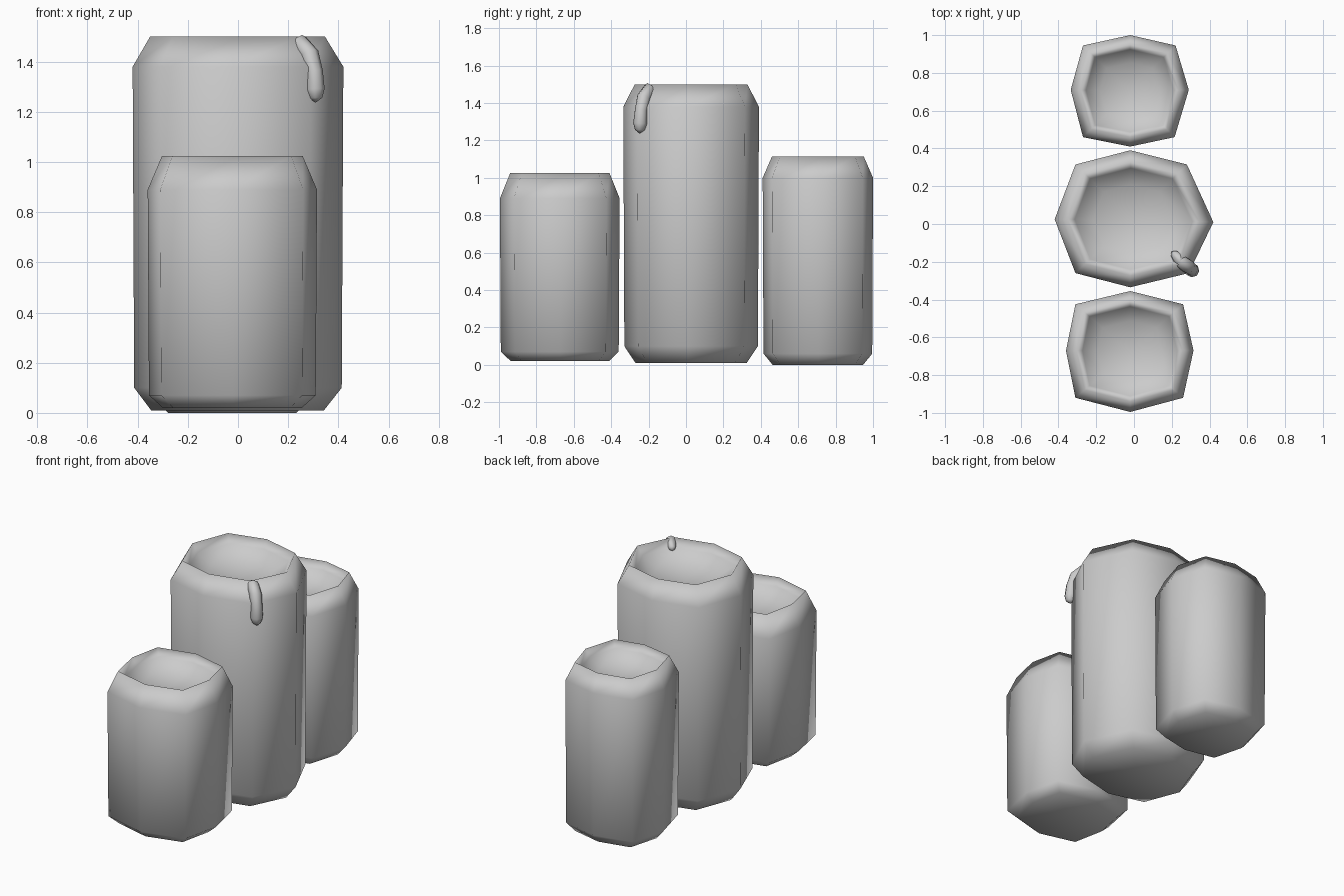
import bpy, bmesh
from mathutils import Vector

if "Cube" in bpy.data.objects:
    bpy.data.objects.remove(bpy.data.objects["Cube"])


def smooth_object(name, bm):
    bmesh.ops.recalc_face_normals(bm, faces=bm.faces)
    for f in bm.faces:
        f.smooth = True
    me = bpy.data.meshes.new(name)
    bm.to_mesh(me)
    bm.free()
    ob = bpy.data.objects.new(name, me)
    bpy.context.collection.objects.link(ob)
    return ob


def bridge(bm, a, b):
    n = len(a)
    for i in range(n):
        bm.faces.new((a[i], a[(i + 1) % n], b[(i + 1) % n], b[i]))


def fan(bm, ring, co):
    c = bm.verts.new(co)
    for i in range(len(ring)):
        bm.faces.new((ring[i], ring[(i + 1) % len(ring)], c))


def candle(name, outline, z0, z1, shoulder, foot, dish):
    """Eight-sided block, bevelled top and bottom, with a melted hollow."""
    bm = bmesh.new()
    c = sum((Vector(p) for p in outline), Vector((0, 0))) / 8
    levels = [(0.82, z0), (0.985, z0 + foot), (1.0, z1 - shoulder), (0.83, z1),
              (0.74, z1 - dish * 0.4), (0.5, z1 - dish * 0.85)]
    rings = []
    for s, z in levels:
        rings.append([bm.verts.new((*(c + (Vector(p) - c) * s), z)) for p in outline])
    for a, b in zip(rings, rings[1:]):
        bridge(bm, a, b)
    fan(bm, rings[0], (c.x, c.y, z0))
    fan(bm, rings[-1], (c.x, c.y, z1 - dish))
    return smooth_object(name, bm)


# Three candles in a row: front, tall middle, back
candle("front_candle",
       [(-.02, -.995), (.26, -.92), (.315, -.67), (.26, -.425),
        (-.02, -.355), (-.31, -.425), (-.36, -.67), (-.31, -.92)],
       0.02, 1.025, 0.135, 0.05, 0.12)
candle("middle_candle",
       [(-.02, -.335), (.29, -.26), (.42, .01), (.28, .315),
        (-.02, .39), (-.31, .315), (-.42, .025), (-.31, -.26)],
       0.01, 1.5, 0.12, 0.09, 0.13)
candle("back_candle",
       [(-.02, .41), (.215, .46), (.29, .71), (.22, .945),
        (-.02, 1.0), (-.27, .945), (-.335, .71), (-.27, .46)],
       0.0, 1.115, 0.115, 0.06, 0.12)

# Wax drip running over the rim of the middle candle
path = [((.21, -.155, 1.455), .02), ((.25, -.20, 1.472), .036),
        ((.285, -.225, 1.43), .038), ((.305, -.24, 1.36), .034),
        ((.308, -.245, 1.29), .038), ((.31, -.247, 1.255), .026)]
bm = bmesh.new()
pts = [Vector(p) for p, r in path]
side = Vector((.6, -.8, 0)).cross(Vector((0, 0, 1))).normalized()
side = Vector((.63, -.78, 0)).normalized().cross(Vector((0, 0, 1)))
rings = []
for i, (p, r) in enumerate(path):
    t = (pts[min(i + 1, len(pts) - 1)] - pts[max(i - 1, 0)]).normalized()
    u = side.cross(t).normalized()
    rings.append([bm.verts.new(pts[i] + side * (r * a) + u * (r * b))
                  for a, b in [(1, 0), (.7, .7), (0, 1), (-.7, .7),
                               (-1, 0), (-.7, -.7), (0, -1), (.7, -.7)]])
for a, b in zip(rings, rings[1:]):
    bridge(bm, a, b)
fan(bm, rings[0], pts[0] + Vector((-.01, .01, -.01)))
fan(bm, rings[-1], pts[-1] + Vector((0, 0, -.018)))
smooth_object("wax_drip", bm)
